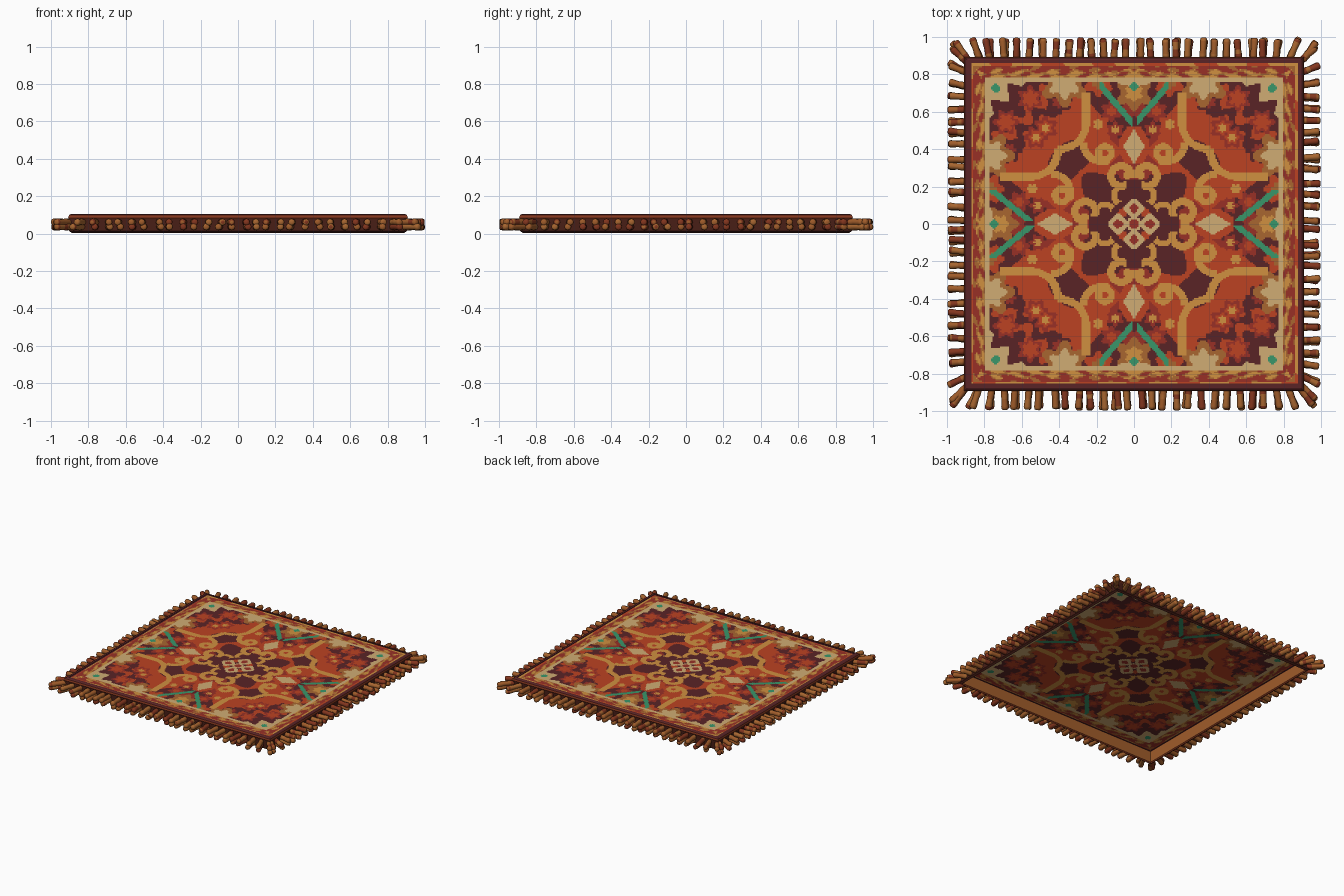
import bpy, bmesh, math, random
from mathutils import Vector

if "Cube" in bpy.data.objects:
    bpy.data.objects.remove(bpy.data.objects["Cube"])
random.seed(4)
HX, HY = 0.904, 0.888          # half size of the framed rug


def lin(c):
    c /= 255
    return c / 12.92 if c <= 0.04045 else ((c + 0.055) / 1.055) ** 2.4


COLOURS = dict(maroon='5a2426', crimson='983026', rust='bc4222', ochre='d09040', cream='d0ac74',
               green='38966a', tan_brown='a86630', cord_brown='a05c2a', russet='84361e',
               deep_brown='481e16')
NAMES = list(COLOURS)
MATS = []
for n, c in COLOURS.items():
    m = bpy.data.materials.new(n)
    m.diffuse_color = (*[lin(v) for v in bytes.fromhex(c)], 1)
    m.use_nodes = True
    m.node_tree.nodes["Principled BSDF"].inputs["Base Color"].default_value = m.diffuse_color
    MATS.append(m)


def finish(name, bm, smooth=False):
    bmesh.ops.recalc_face_normals(bm, faces=bm.faces)
    me = bpy.data.meshes.new(name)
    for f in bm.faces:
        f.smooth = smooth
    bm.to_mesh(me)
    bm.free()
    for m in MATS:
        me.materials.append(m)
    bpy.context.collection.objects.link(bpy.data.objects.new(name, me))


# ---- pattern rules in one folded wedge: b runs sideways, a outward
def rosette(b, a, x, y, r, cols):
    """Lobed flower made of concentric colours; returns the colour or None."""
    u, v = b - x, a - y
    d = math.hypot(u, v) / (r * (1 + 0.2*math.cos(6*math.atan2(u, v))))
    return cols[int(d*len(cols))] if d < 1 else None


def on_ring(b, a, x, y, r, w=0.02):
    return abs(math.hypot(b-x, a-y) - r) < w


def on_line(b, a, x0, x1, y0, slope, w):
    return x0 < b < x1 and abs(a - y0 - slope*(b-x0)) < w


FLOWERS = [(0.12, 0.61, 0.05, ('rust', 'crimson')), (0.19, 0.54, 0.05, ('ochre', 'rust')),
           (0.47, 0.52, 0.055, ('ochre', 'rust', 'crimson')), (0.55, 0.68, 0.06, ('rust', 'rust', 'crimson')),
           (0.40, 0.66, 0.06, ('crimson', 'maroon')), (0.37, 0.76, 0.11, ('cream', 'cream', 'tan_brown')),
           (0, 0.71, 0.085, ('ochre', 'tan_brown')), (0.10, 0.51, 0.04, ('ochre', 'crimson')),
           (0.19, 0.77, 0.07, ('tan_brown', 'rust'))]
CORNER = ('maroon', 'rust', 'maroon', 'maroon', 'cream')


def wedge(b, a):
    rad, ang = math.hypot(a, b), math.atan2(b, a)
    col = 'rust'
    # grounds: medallion, side panel, stepped corner
    if rad < 0.33 + 0.05*math.cos(8*ang) or math.hypot(b-0.32, a-0.37) < 0.085:
        col = 'maroon'
    if a > 0.24 and b < 0.10 + 0.03*math.cos(40*a) and a < 0.52:
        col = 'crimson'
    if a > 0.46 and b < 0.75*a - 0.26:
        col = 'maroon'
    if abs(a - 0.62) < 0.03 + 0.02*math.sin(60*b) and b < 0.07:
        col = 'crimson'
    step = a + b + 0.045*math.sin(38*(a-b) + 1.5) - 1.04
    if step > 0:
        col = CORNER[min(4, int(step/0.085))]
    for x, y, r, cols in FLOWERS:
        col = rosette(b, a, x, y, r, cols) or col
    # sweeping band: straight lead, large arc, neck and inward hook
    if abs(b-0.255) < 0.021 and 0.53 < a < 0.71 or \
            b < 0.41 and a < 0.55 and on_ring(b, a, 0.40, 0.55, 0.145) or \
            b > 0.13 and a < 0.44 and on_ring(b, a, 0.17, 0.44, 0.10) or \
            on_ring(b, a, 0.155, 0.385, 0.035, 0.018):
        col = 'ochre'
    # inner scroll, open on one side, with curled tip and tail
    if (on_ring(b, a, 0.068, 0.26, 0.055) and not (b < 0.04 and a < 0.25)) \
            or on_ring(b, a, 0.062, 0.155, 0.045, 0.016) and b > 0.05 \
            or math.hypot(b-0.035, a-0.265) < 0.025:
        col = 'ochre'
    # cream spearhead on a rust leaf
    spear = b/0.05 + abs(a-0.42)/0.085
    if spear < 2 and b < 0.08 and abs(a-0.43) < 0.1:
        col = 'rust' if spear > 1.15 else 'cream'
    # heart flower: outlined petals on the axes, buds on the diagonals
    if rad < 0.14:
        petal = b/0.06 + abs(a-0.085)/0.07
        col = 'maroon' if math.hypot(b-0.06, a-0.06) > 0.025 else 'rust'
        if petal < 1 or rad < 0.04:
            col = 'cream' if petal > 0.45 and rad > 0.025 else 'crimson'
    # cream patch, green stem and jewels
    if math.hypot(b, (a-0.79)*2.5) < 0.11:
        col = 'cream'
    if on_line(b, a, 0.012, 0.185, 0.55, 1.2, 0.025) or min(
            math.hypot(b-0.735, a-0.735), math.hypot(b, a-0.745)) < 0.022:
        col = 'green'
    return col


def colour(x, y):
    b, a = sorted((abs(x), abs(y)))
    if a > 0.868:                          # border bands
        return 'maroon'
    if a > 0.853:
        return 'ochre' if math.sin(23*x + 17*y) > -0.2 else 'rust'
    if a > 0.79:
        mid = 0.820 + 0.012*math.sin(b*46)
        mottle = math.sin(b*61 + 1) + math.sin(b*37 + a*150)
        if a > mid + 0.008:
            return 'crimson' if mottle < 0.9 else 'tan_brown'
        return 'ochre' if mottle > 0.1 else ('tan_brown' if mottle > -0.9 else 'crimson')
    return 'cream' if a > 0.765 else wedge(b, a)


# woven sheet: fine grid coloured by the pattern rule
bm = bmesh.new()
bmesh.ops.create_grid(bm, x_segments=220, y_segments=220, size=1)
for f in bm.faces:
    c = f.calc_center_median()
    f.material_index = NAMES.index(colour(c.x*0.88, c.y*0.88))
for v in bm.verts:
    v.co = (v.co.x*(HX-0.019), v.co.y*(HY-0.019), 0.1)
finish('woven_sheet', bm)

# bound edge: a stepped profile swept round the rectangle, open underneath
PROFILE = [(-0.022, 0.098, 'cord_brown'), (-0.022, 0.012, 'russet'), (-0.014, 0.004, 'deep_brown'),
           (0.0, 0.014, 'deep_brown'), (0.0, 0.078, 'russet'), (0.004, 0.084, 'russet'),
           (0.0, 0.098, 'maroon'), (-0.010, 0.104, 'maroon'), (-0.024, 0.104, 'maroon')]
bm = bmesh.new()
loops = [[bm.verts.new((sx*(HX+d), sy*(HY+d), z)) for sx, sy in ((-1, -1), (1, -1), (1, 1), (-1, 1))]
         for d, z, _ in PROFILE]
for i, p in enumerate(loops):
    q = loops[(i+1) % len(loops)]
    for k in range(4):
        f = bm.faces.new((p[k], p[k-1], q[k-1], q[k]))
        f.material_index = NAMES.index(PROFILE[i][2])
finish('bound_edge', bm)


# fringe cords: knobbly tubes with rounded ends
def cord(bm, p, q, r, col):
    p, q = Vector(p), Vector(q)
    d = (q - p).normalized()
    side = d.cross(Vector((0, 0, 1))).normalized()
    up = side.cross(d)
    rings = []
    for t, k in ((0, 0.95), (0.3, 1.05), (0.5, 0.92), (0.85, 1.08), (0.96, 0.95), (1, 0.55)):
        c = p.lerp(q, t)
        rings.append([bm.verts.new(c + r*k*(side*math.cos(j*math.tau/8) + up*math.sin(j*math.tau/8)))
                      for j in range(8)])
    for i, (s, e) in enumerate(zip(rings, rings[1:])):
        band = col if random.random() < 0.7 else random.choice(('russet', 'tan_brown'))
        for j in range(8):
            f = bm.faces.new((s[j], s[j-1], e[j-1], e[j]))
            f.material_index = NAMES.index(band)
    bm.faces.new(rings[-1]).material_index = NAMES.index(col)


def fringe(name, axis, sign, count=28):
    bm = bmesh.new()
    along, out = (HX, HY) if axis == 'y' else (HY, HX)
    for i in range(count):
        t = -1 + 2*i/(count-1)
        shift = random.uniform(-0.012, 0.012)
        for z in (0.061, 0.036):           # two layers of cords
            s = t*(along-0.012) + shift + random.uniform(-0.005, 0.005)
            lean = math.copysign(max(0, abs(t)-0.82)*0.45, t) + random.uniform(-0.012, 0.012)
            e = max(-0.975, min(0.975, s + lean))
            tip = 0.998 - random.uniform(0, 0.012) - max(0, abs(t)-0.93)*0.25
            col = random.choice(('cord_brown', 'cord_brown', 'tan_brown', 'russet'))
            a, b = (s, sign*(out-0.012), z), (e, sign*tip, z)
            if axis == 'x':
                a, b = (a[1], a[0], z), (b[1], b[0], z)
            cord(bm, a, b, 0.018, col)
    finish(name, bm, True)


for name, axis, sign in (('front', 'y', -1), ('back', 'y', 1), ('left', 'x', -1), ('right', 'x', 1)):
    fringe(name + '_fringe', axis, sign)
